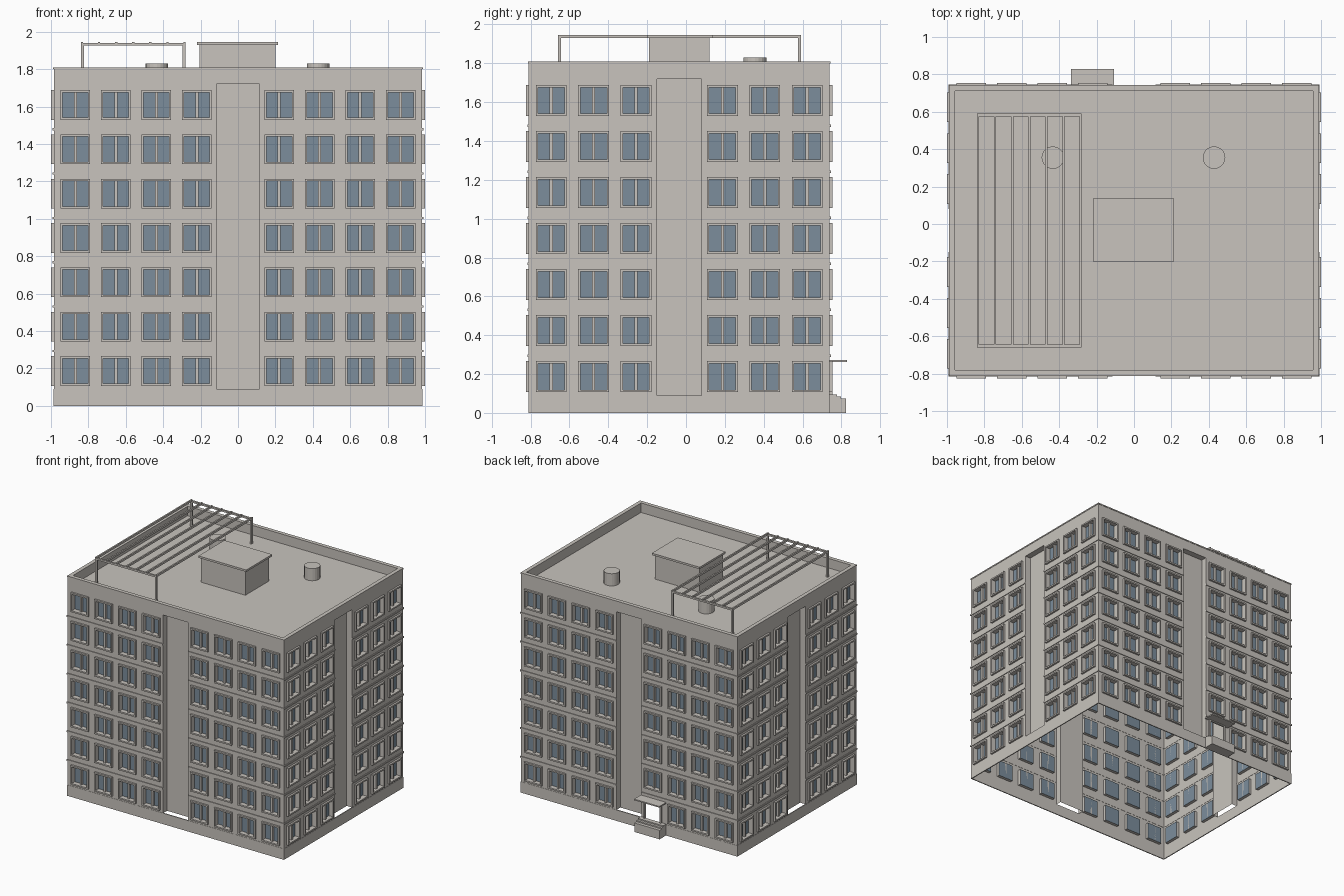
import bpy, bmesh
from math import pi
from mathutils import Matrix, Vector

cube = bpy.data.objects.get("Cube")
if cube:
    bpy.data.objects.remove(cube, do_unlink=True)


def material(name, rgb):
    m = bpy.data.materials.new(name)
    m.use_nodes = True
    color = (*rgb, 1)
    m.diffuse_color = color
    m.node_tree.nodes["Principled BSDF"].inputs["Base Color"].default_value = color
    return m


STONE = material("warm_grey_stone", (0.58, 0.55, 0.51))
GLASS = material("blue_grey_glass", (0.20, 0.27, 0.335))

HX, HY, CY = 0.985, 0.775, -0.035      # half sizes and centre of the block
BASE, STRIP_TOP, ROOF, WALL_TOP, TOP = 0.09, 1.72, 1.73, 1.80, 1.81
FLOORS, STOREY, SILL = 7, 0.237, 0.107
WIN, RIM = 0.159, 0.012                # window frame size and rim width
STRIP = 0.114                          # half width of the recessed strip
RECESS, REVEAL, PROUD = 0.05, 0.025, 0.015


def finish(bm, name, matrix=None):
    mesh = bpy.data.meshes.new(name)
    if matrix:
        bm.transform(matrix)
    bm.to_mesh(mesh)
    bm.free()
    mesh.materials.append(STONE)
    mesh.materials.append(GLASS)
    ob = bpy.data.objects.new(name, mesh)
    bpy.context.collection.objects.link(ob)
    return ob


def box(bm, x0, x1, y0, y1, z0, z1):
    size = Matrix.Diagonal((x1 - x0, y1 - y0, z1 - z0, 1))
    mid = Vector((x0 + x1, y0 + y1, z0 + z1)) / 2
    bmesh.ops.create_cube(bm, size=1, matrix=Matrix.Translation(mid) @ size)


def box_object(name, *bounds):
    bm = bmesh.new()
    box(bm, *bounds)
    return finish(bm, name)


def ring(name, grow, thick, z0, z1):
    """Rectangular wall loop around the block."""
    bm = bmesh.new()
    loops = []
    for inset, z in ((0, z0), (0, z1), (thick, z1), (thick, z0)):
        a, b = HX + grow - inset, HY + grow - inset
        loops.append([bm.verts.new((sx * a, CY + sy * b, z))
                      for sx, sy in ((-1, -1), (1, -1), (1, 1), (-1, 1))])
    for i in range(4):
        lo, hi = loops[i], loops[(i + 1) % 4]
        for k in range(4):
            n = (k + 1) % 4
            bm.faces.new((lo[k], lo[n], hi[n], hi[k]))
    return finish(bm, name)


def facade(name, turn, half, distance, columns, first, step, door=False):
    """One side in local axes: x along the wall, -y outward."""
    place = Matrix.Translation((0, CY, 0)) @ Matrix.Rotation(turn * pi / 2, 4, 'Z') \
        @ Matrix.Translation((0, -distance, 0))
    centres = sorted(s * (first + step * i) for s in (-1, 1) for i in range(columns))
    sills = [SILL + STOREY * k for k in range(FLOORS)]
    hole = WIN / 2 - RIM
    us = sorted([-half, -STRIP, STRIP, half] + [c + s * hole for c in centres for s in (-1, 1)])
    zs = sorted([BASE, STRIP_TOP, WALL_TOP]
                + [z + e for z in sills for e in (RIM, WIN - RIM)])

    # wall sheet with window openings, glass set back, and a recessed strip
    bm = bmesh.new()

    def quad(points, mat=0):
        bm.faces.new([bm.verts.new(p) for p in points]).material_index = mat

    def reveal(u0, u1, z0, z1, depth, floor=True):
        corners = [(u0, z0), (u1, z0), (u1, z1), (u0, z1)]
        for i in range(0 if floor else 1, 4):
            a, b = corners[i], corners[(i + 1) % 4]
            quad([(a[0], 0, a[1]), (b[0], 0, b[1]), (b[0], depth, b[1]), (a[0], depth, a[1])])

    for u0, u1 in zip(us, us[1:]):
        for z0, z1 in zip(zs, zs[1:]):
            u, z = (u0 + u1) / 2, (z0 + z1) / 2
            in_strip = abs(u) < STRIP and z < STRIP_TOP
            in_col = any(abs(u - c) < hole for c in centres)
            in_row = any(s + RIM < z < s + WIN - RIM for s in sills)
            in_door = door and abs(u - first) < hole and z < SILL + WIN - RIM
            if in_door or in_strip:
                continue
            window = in_col and in_row
            d = REVEAL if window else 0
            quad([(u0, d, z0), (u1, d, z0), (u1, d, z1), (u0, d, z1)], int(window))
            if window:
                reveal(u0, u1, z0, z1, REVEAL)
    quad([(-STRIP, RECESS, BASE), (STRIP, RECESS, BASE),
          (STRIP, RECESS, STRIP_TOP), (-STRIP, RECESS, STRIP_TOP)])
    reveal(-STRIP, STRIP, BASE, STRIP_TOP, RECESS, floor=False)
    bmesh.ops.remove_doubles(bm, verts=bm.verts, dist=0.0001)
    finish(bm, name + "_wall", place)

    # projecting window frames and mullions
    bm = bmesh.new()
    w = WIN / 2
    for c in centres:
        for k, z in enumerate(sills):
            doorway = door and k == 0 and abs(c - first) < hole
            bottom = BASE if doorway else z
            for s in (-1, 1):
                a, b = sorted((c + s * w, c + s * hole))
                box(bm, a, b, -PROUD, 0, bottom, z + WIN)
            box(bm, c - hole, c + hole, -PROUD, 0, z + WIN - RIM, z + WIN)
            if not doorway:
                box(bm, c - hole, c + hole, -PROUD, 0, z, z + RIM)
                box(bm, c - 0.008, c + 0.008, 0.005, REVEAL, z + RIM, z + WIN - RIM)
    finish(bm, name + "_window_frames", place)

    # thin storey bands on both sides of the strip
    bm = bmesh.new()
    for k in range(1, FLOORS):
        z = 0.057 + STOREY * k
        for a, b in ((-half - 0.006, -STRIP), (STRIP, half + 0.006)):
            box(bm, a, b, -0.006, 0.002, z - 0.006, z + 0.006)
    finish(bm, name + "_storey_bands", place)


facade("front", 0, HX, HY, 4, 0.22, 0.2165)
facade("left", 1, HY, HX, 3, 0.222, 0.2185)
facade("back", 2, HX, HY, 4, 0.22, 0.2165, door=True)
facade("right", 3, HY, HX, 3, 0.222, 0.2185)

# plinth, parapet and roof deck
ring("plinth", 0.002, 0.008, 0, BASE)
ring("parapet", -0.002, 0.024, ROOF - 0.005, WALL_TOP)
ring("coping", 0.003, 0.032, WALL_TOP, TOP)
box_object("roof_deck", -HX + 0.004, HX - 0.004, CY - HY + 0.004, CY + HY - 0.004,
           STRIP_TOP, ROOF)

# rooftop stair house
box_object("stair_house", -0.205, 0.20, -0.19, 0.12, ROOF, 1.93)
box_object("stair_house_roof", -0.22, 0.215, -0.20, 0.137, 1.93, 1.946)

# round roof vents
for side, x in (("right", -0.434), ("left", 0.428)):
    bm = bmesh.new()
    bmesh.ops.create_cone(bm, cap_ends=True, segments=20, radius1=0.06, radius2=0.06,
                          depth=0.10, matrix=Matrix.Translation((x, 0.355, ROOF + 0.05)))
    finish(bm, side + "_roof_vent")

# pergola: posts, end rails and long slats
PX0, PX1, PY0, PY1, T = -0.84, -0.28, -0.66, 0.592, 0.016
bm = bmesh.new()
for x in (PX0, PX1 - T):
    for y in (PY0, PY1 - T):
        box(bm, x, x + T, y, y + T, ROOF, 1.93)
finish(bm, "pergola_posts")
bm = bmesh.new()
for y in (PY0, PY1 - T):
    box(bm, PX0, PX1, y, y + T, 1.926, 1.940)
finish(bm, "pergola_rails")
bm = bmesh.new()
for i in range(7):
    x = PX0 + (PX1 - PX0 - 0.012) * i / 6
    box(bm, x, x + 0.012, PY0, PY1, 1.929, 1.946)
finish(bm, "pergola_slats")

# rear entrance: steps and canopy
EX0, EX1, WALL_Y = -0.337, -0.107, CY + HY
bm = bmesh.new()
for reach, z in ((0.038, 0.094), (0.058, 0.084), (0.085, 0.074)):
    box(bm, EX0, EX1, WALL_Y, WALL_Y + reach, 0, z)
finish(bm, "entrance_steps")
box_object("entrance_canopy", EX0, EX1, WALL_Y, WALL_Y + 0.088, 0.262, 0.272)
